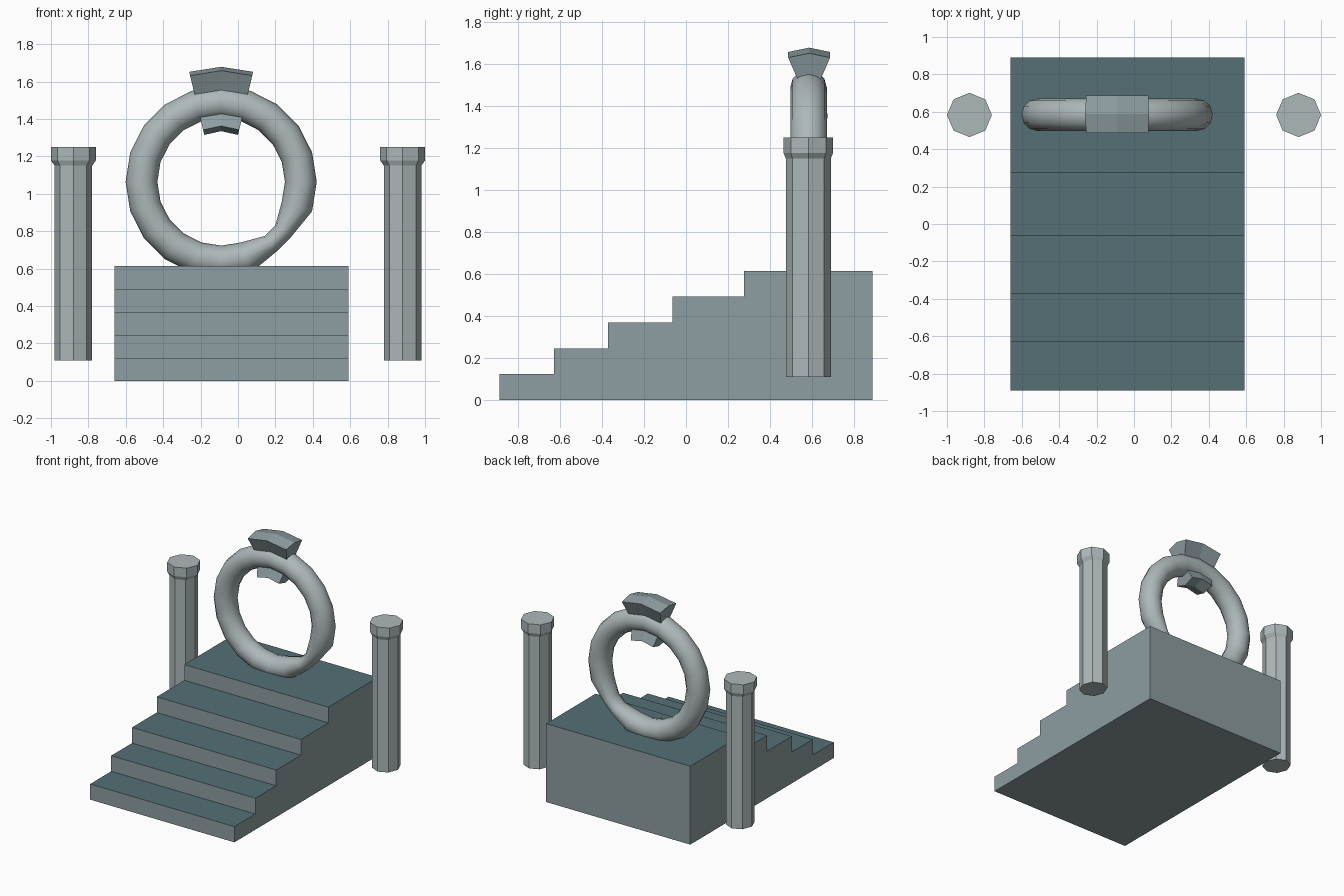
import bpy, bmesh
from math import sin, cos, pi, radians

if "Cube" in bpy.data.objects:
    bpy.data.objects.remove(bpy.data.objects["Cube"])


def material(name, rgb):
    m = bpy.data.materials.new(name)
    m.diffuse_color = (*rgb, 1)
    m.use_nodes = True
    m.node_tree.nodes["Principled BSDF"].inputs["Base Color"].default_value = m.diffuse_color
    return m


pale = material("pale_stone", (0.42, 0.48, 0.49))
stone = material("grey_stone", (0.27, 0.34, 0.36))
teal = material("tread_stone", (0.09, 0.16, 0.18))


def loft(name, sections, mat, closed=False):
    """Skin a list of equal-sized cross-sections."""
    bm = bmesh.new()
    rings = [[bm.verts.new(p) for p in s] for s in sections]
    n = len(rings[0])
    pairs = list(zip(rings, rings[1:]))
    if closed:
        pairs.append((rings[-1], rings[0]))
    for a, b in pairs:
        for i in range(n):
            j = (i + 1) % n
            bm.faces.new((a[i], a[j], b[j], b[i]))
    if not closed:
        bm.faces.new(rings[0])
        bm.faces.new(rings[-1])
    bmesh.ops.recalc_face_normals(bm, faces=bm.faces)
    me = bpy.data.meshes.new(name)
    bm.to_mesh(me)
    bm.free()
    me.materials.append(mat)
    ob = bpy.data.objects.new(name, me)
    bpy.context.collection.objects.link(ob)
    return ob


# Staircase: stepped side profile extruded across x, darker treads
edges = [-0.89, -0.63, -0.372, -0.065, 0.276, 0.89]
rise = 0.123
profile = [(edges[0], 0)]
for i in range(5):
    z = rise * (i + 1)
    profile += [(edges[i], z), (edges[i + 1], z)]
profile.append((edges[-1], 0))
stairs = loft("staircase", [[(x, y, z) for y, z in profile] for x in (-0.66, 0.592)], stone)
stairs.data.materials.append(teal)
for f in stairs.data.polygons:
    if f.normal.z > 0.9:
        f.material_index = 1

# Octagonal pillars with flared caps: (z, x radius, y radius)
levels = [(0.11, 0.1, 0.107), (1.15, 0.1, 0.107), (1.178, 0.12, 0.118), (1.25, 0.12, 0.118)]
for side, label in ((-1, "left"), (1, "right")):
    loft(label + "_pillar",
         [[(side * 0.88 + rx * cos(k * pi / 4), 0.583 + ry * sin(k * pi / 4), z)
           for k in range(8)] for z, rx, ry in levels], pale)

# Stone ring with a worn, thinner patch at the lower right
CX, CY, CZ = -0.09, 0.584, 1.064
worn = {18: (-39, 0.424, 0.052), 17: (-51, 0.424, 0.052)}
sections = []
for s in range(20):
    angle, major, minor = worn.get(s, (s * 18, 0.426, 0.085))
    a = radians(angle)
    depth = 0.076 if s in worn else 0.087
    sec = []
    for k in range(12):
        t = k * pi / 6
        r = major + minor * cos(t)
        sec.append((CX + r * cos(a), CY + depth * sin(t), CZ + r * sin(a)))
    sections.append(sec)
ring = loft("stone_ring", sections, pale, closed=True)
bpy.context.view_layer.objects.active = ring
ring.select_set(True)
bpy.ops.object.shade_smooth_by_angle(angle=radians(60))

# Keystone: hourglass section swept over three stations across the ring top
half = [(0.0, 1.0), (0.1, 0.94), (0.028, 0.45), (0.088, 0.08), (0.0, 0.0)]
outline = half + [(-w, t) for w, t in half[-2:0:-1]]
key = []
for side in (-1, 0, 1):
    low, high = ((0.335, 0.615) if side == 0 else (0.315, 0.588))
    low, high = low - 0.064 + CZ - 0.0, high + CZ
    key.append([(CX + side * (0.09 + 0.081 * t), CY + 0.003 + w, low + (high - low) * t)
                for w, t in outline])
loft("keystone", key, stone)
